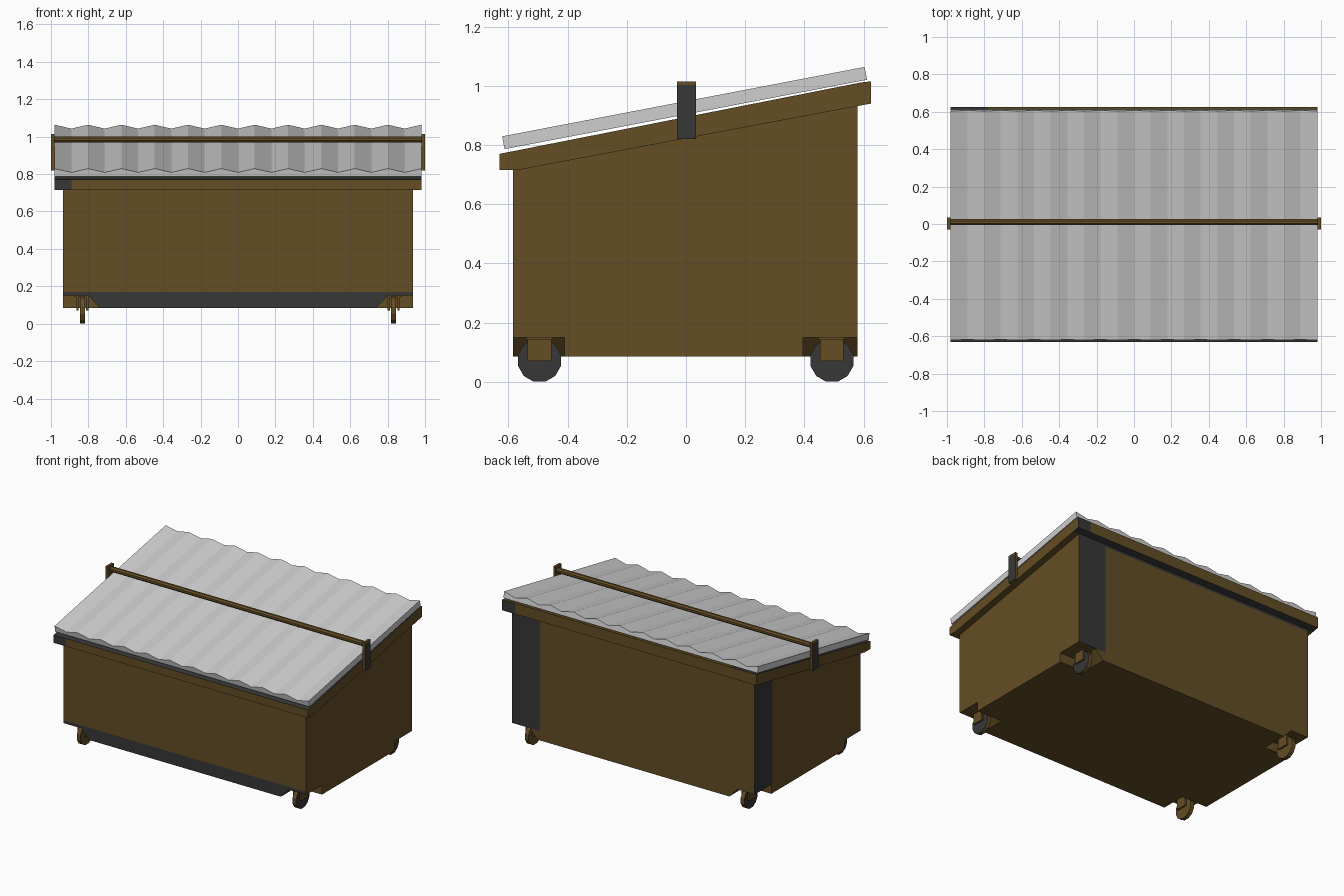
import bpy, bmesh, math
from mathutils import Vector

if "Cube" in bpy.data.objects:
    bpy.data.objects.remove(bpy.data.objects["Cube"])


def material(name, rgb):
    m = bpy.data.materials.new(name)
    m.diffuse_color = (*rgb, 1)
    m.use_nodes = True
    m.node_tree.nodes["Principled BSDF"].inputs["Base Color"].default_value = m.diffuse_color
    return m


BROWN, DARK, GREY = 0, 1, 2
MATS = [material("olive brown paint", (0.125, 0.075, 0.018)),
        material("dark grey", (0.038, 0.038, 0.040)),
        material("light grey lid", (0.62, 0.62, 0.62))]


def prism(name, axis, profile, lo, hi, rule=lambda c, n: BROWN, cuts=()):
    """Extrude a profile along x (points y,z) or y (points x,z); cut and colour faces by rule."""
    bm = bmesh.new()

    def pt(p, t):
        return (t, p[0], p[1]) if axis == 'x' else (p[0], t, p[1])
    a = [bm.verts.new(pt(p, lo)) for p in profile]
    b = [bm.verts.new(pt(p, hi)) for p in profile]
    bm.faces.new(a)
    bm.faces.new(b[::-1])
    n = len(profile)
    for i in range(n):
        j = (i + 1) % n
        bm.faces.new((a[i], b[i], b[j], a[j]))
    bmesh.ops.recalc_face_normals(bm, faces=bm.faces[:])
    for ax, val in cuts:
        no = Vector([float(ax == k) for k in 'xyz'])
        bmesh.ops.bisect_plane(bm, geom=bm.verts[:] + bm.edges[:] + bm.faces[:],
                               plane_co=no * val, plane_no=no)
    bm.normal_update()
    for f in bm.faces:
        f.material_index = rule(f.calc_center_median(), f.normal)
    me = bpy.data.meshes.new(name)
    bm.to_mesh(me)
    bm.free()
    for m in MATS:
        me.materials.append(m)
    ob = bpy.data.objects.new(name, me)
    bpy.context.collection.objects.link(ob)
    return ob


def rect(u0, u1, v0, v1):
    return [(u0, v0), (u1, v0), (u1, v1), (u0, v1)]


def ring(u, v, r, sides):
    return [(u + r * math.cos(math.tau * (i + .5) / sides),
             v + r * math.sin(math.tau * (i + .5) / sides)) for i in range(sides)]


# Bin body, with worn dark patches on front, back and left
def body_rule(c, n):
    if n.y < -.5 and c.z < .17:
        return DARK
    if n.y > .5 and (c.x > .72 or c.z > .915):
        return DARK
    if n.x < -.5 and c.y > .38:
        return DARK
    return BROWN


prism("bin_body", 'x', [(-.585, .15), (.58, .15), (.58, .96), (-.585, .735)],
      -.935, .935, body_rule,
      [('z', .17), ('z', .915), ('x', .72), ('y', .38)])

# Lower body: leaves a pocket at each corner for the casters
prism("lower_body_long", 'y', [(-.74, .085), (.74, .085), (.80, .15), (-.80, .15)],
      -.585, .58, body_rule)
prism("lower_body_cross", 'x', rect(-.41, .395, .085, .15), -.935, .935)


# Sloping rim
def rim_rule(c, n):
    if n.z < -.5:
        return DARK if c.y > .575 else BROWN
    if n.z > .5:
        return DARK if c.y < .59 or c.x < -.78 else BROWN
    if n.y < -.5:
        return DARK if c.x < -.89 else BROWN
    if n.y > .5:
        return DARK if c.x > .88 else BROWN
    return BROWN


prism("rim", 'x', [(-.63, .715), (-.57, .715), (.625, .94), (.625, 1.015),
                   (.59, 1.011), (-.63, .77)],
      -.98, .98, rim_rule,
      [('x', -.89), ('x', .88), ('x', -.78), ('y', .578)])

# Corrugated lid: zigzag section extruded, then tilted to the slope
WAVES = 11
L = 1.247
zig = [(-.98 + 1.96 * i / (2 * WAVES), .044 if i % 2 == 0 else .023)
       for i in range(2 * WAVES + 1)]
lid = prism("corrugated_lid", 'y', [(.98, 0), (-.98, 0)] + zig, 0, L,
            lambda c, n: GREY)
lid.location = (0, -.613, .786)
lid.rotation_euler.x = math.atan2(.234, 1.222)

# Hold-down bar with end straps
prism("lock_bar", 'x', ring(.01, .985, .018, 8), -.99, .99)
for s, side in ((-1, "left"), (1, "right")):
    prism(side + "_bar_strap", 'x', rect(-.03, .034, .82, 1.015),
          min(s * .982, s), max(s * .982, s),
          lambda c, n: DARK if n.x * s > .5 and c.z < 1.0 else BROWN, [('z', 1.002)])

# Casters: wheel between two fork plates
for s, side in ((-1, "left"), (1, "right")):
    for y, end in ((-.495, "front"), (.493, "back")):
        tag = end + "_" + side

        def span(a, b):
            return min(s * a, s * b), max(s * a, s * b)
        prism(tag + "_wheel", 'x', ring(y, .0725, .075, 12), *span(.818, .846),
              lambda c, n: DARK if n.x * s > .5 else BROWN)
        for k, (a, b) in enumerate(((.80, .812), (.852, .864))):
            prism(f"{tag}_fork_{k}", 'x', rect(y - .04, y + .04, .07, .148), *span(a, b))
        prism(tag + "_mount_plate", 'x', rect(y - .045, y + .045, .142, .152), *span(.785, .875))
